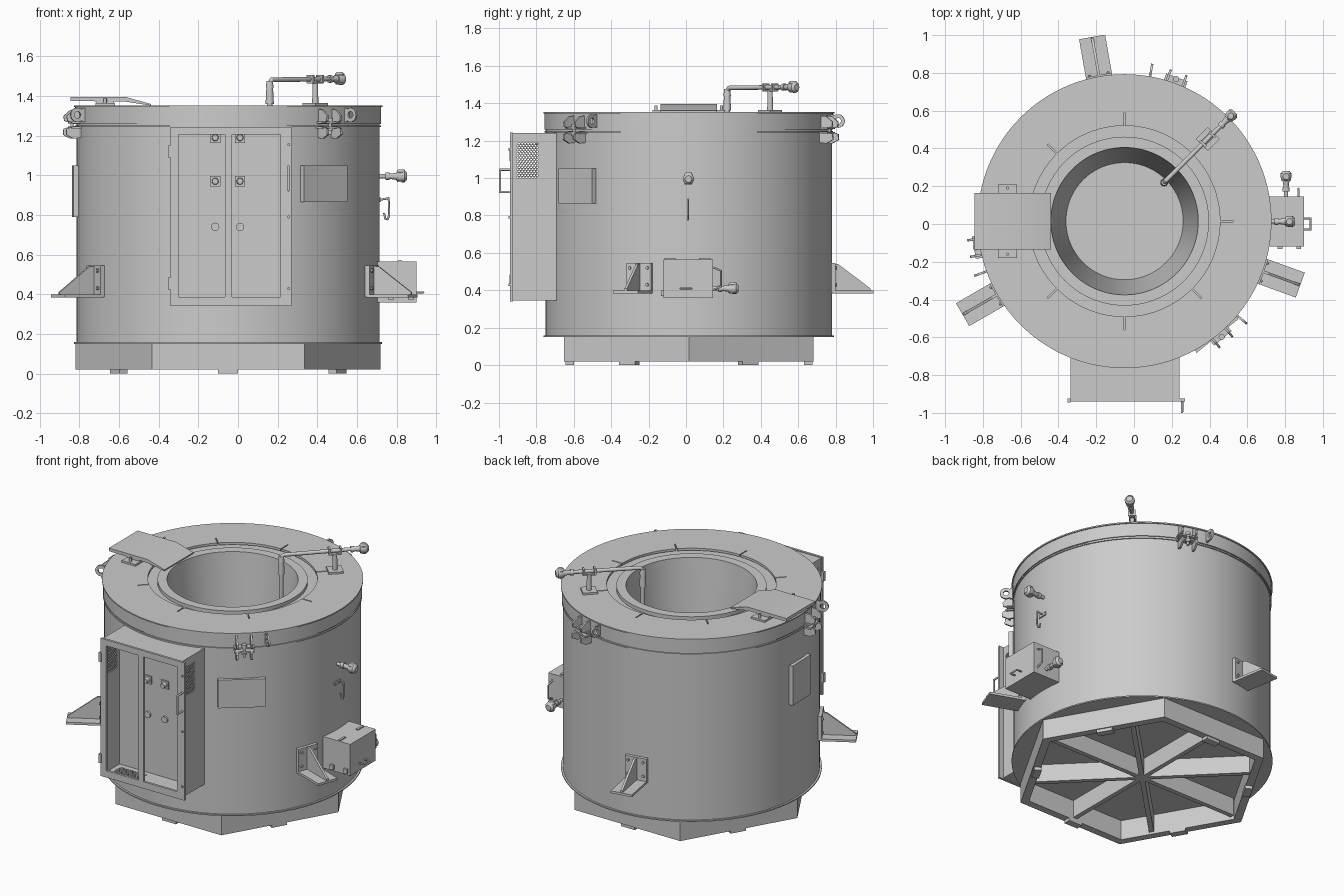
import bpy, bmesh
from math import radians, sin, cos, pi
from mathutils import Matrix, Vector

if "Cube" in bpy.data.objects:
    bpy.data.objects.remove(bpy.data.objects["Cube"])

I = Matrix()
CEN = Matrix.Translation((-0.05, 0.015, 0))          # furnace axis


def polar(deg):                                       # local x = outwards, y = tangent
    return CEN @ Matrix.Rotation(radians(deg), 4, 'Z')


def smooth(me):
    me.shade_smooth()
    me.set_sharp_from_angle(angle=radians(30))


def finish(name, bm, M=I):
    bmesh.ops.recalc_face_normals(bm, faces=bm.faces)
    bm.transform(M)
    me = bpy.data.meshes.new(name)
    bm.to_mesh(me)
    bm.free()
    smooth(me)
    ob = bpy.data.objects.new(name, me)
    bpy.context.collection.objects.link(ob)
    return ob


def boxes(name, spans, M=I):                          # spans: (x0,x1,y0,y1,z0,z1)
    bm = bmesh.new()
    for a, b, c, d, e, f in spans:
        m = Matrix.Translation(((a+b)/2, (c+d)/2, (e+f)/2)) @ Matrix.Diagonal((b-a, d-c, f-e, 1))
        bmesh.ops.create_cube(bm, size=1, matrix=m)
    return finish(name, bm, M)


def prism(name, profile, spans, M=I):                 # xz profile extruded along y
    bm = bmesh.new()
    for y0, y1 in spans:
        f = bm.faces.new([bm.verts.new((x, y0, z)) for x, z in profile])
        g = bmesh.ops.extrude_face_region(bm, geom=[f])['geom']
        bmesh.ops.translate(bm, vec=(0, y1-y0, 0), verts=[v for v in g if isinstance(v, bmesh.types.BMVert)])
        if f not in bm.faces:
            continue
    # close the starting cap if the extrusion left it open
    bmesh.ops.holes_fill(bm, edges=[e for e in bm.edges if e.is_boundary])
    return finish(name, bm, M)


def lathe(name, profile, M=CEN, segs=128, closed=False):
    bm = bmesh.new()
    rings = [[bm.verts.new((r*cos(2*pi*i/segs), r*sin(2*pi*i/segs), z)) for i in range(segs)]
             if r > 0 else [bm.verts.new((0, 0, z))]*segs for r, z in profile]
    pairs = list(zip(rings, rings[1:])) + ([(rings[-1], rings[0])] if closed else [])
    for a, b in pairs:
        for i in range(segs):
            j = (i+1) % segs
            bm.faces.new(list(dict.fromkeys((a[i], a[j], b[j], b[i]))))
    return finish(name, bm, M)


def chain(name, pts, M=I, joints=False, segs=16):     # pts: (x,y,z,radius)
    bm = bmesh.new()
    for p, q in zip(pts, pts[1:]):
        a, b = Vector(p[:3]), Vector(q[:3])
        if (b-a).length < 1e-6:
            continue
        m = Matrix.Translation((a+b)/2) @ (b-a).to_track_quat('Z', 'Y').to_matrix().to_4x4()
        bmesh.ops.create_cone(bm, cap_ends=True, segments=segs, radius1=p[3], radius2=q[3],
                              depth=(b-a).length, matrix=m)
    for p in pts[1:-1] if joints else []:
        bmesh.ops.create_uvsphere(bm, u_segments=12, v_segments=8, radius=p[3],
                                  matrix=Matrix.Translation(p[:3]))
    return finish(name, bm, M)


def cut(ob, cutter):
    m = ob.modifiers.new('cut', 'BOOLEAN')
    m.operation, m.solver, m.object = 'DIFFERENCE', 'EXACT', cutter
    bpy.context.view_layer.objects.active = ob
    bpy.ops.object.modifier_apply(modifier=m.name)
    smooth(ob.data)


def sensor_head(name, M):                             # connector head along local x
    chain(name, [(0, 0, 0, .011), (.03, 0, 0, .011), (.03, 0, 0, .019), (.05, 0, 0, .019),
                 (.05, 0, 0, .013), (.085, 0, 0, .018), (.085, 0, 0, .024), (.11, 0, 0, .03),
                 (.125, 0, 0, .03), (.138, 0, 0, .018)], M)
    chain(name + '_cap', [(.108, 0, -.028, .02), (.108, 0, .022, .024), (.108, 0, .034, .016)], M)


# furnace body, lid and crucible
lathe('furnace_body', [(0, .15), (.777, .15), (.777, .158), (.765, .158), (.765, 1.243),
                       (.772, 1.243), (.772, 1.252), (.765, 1.252), (.765, 1.30)])
lid = lathe('lid_ring', [(.505, 1.337), (.505, 1.352), (.778, 1.352), (.778, 1.344), (.771, 1.344),
                         (.771, 1.259), (.755, 1.259), (.755, 1.337)], closed=True)
bm = bmesh.new()
for k in range(8):
    R = Matrix.Rotation(k*pi/4, 4, 'Z')
    bmesh.ops.create_cube(bm, size=1, matrix=R @ Matrix.Translation((.535, 0, 1.345)) @ Matrix.Diagonal((.08, .007, .1, 1)))
slots = finish('slot_cutter', bm, CEN)
cut(lid, slots)
bpy.data.objects.remove(slots)
lathe('opening_ledge', [(.44, 1.322), (.62, 1.322), (.62, 1.30)])
lathe('crucible', [(0, .47), (.31, .47), (.39, 1.345), (.447, 1.345), (.447, 1.0), (.36, .44), (0, .44)])

# hexagonal base frame with spokes and feet
lathe('base_frame', [(.77, .02), (.77, .152), (.715, .152), (.715, .02)], segs=6, closed=True)
for k in range(8):
    boxes('base_spoke', [(0, .70 if k % 4 == 0 else .645, -.015, .015, .035, .151)], polar(45*k))
for k in range(6):
    boxes('base_foot', [(.615, .66, -.05, .05, 0, .03)], polar(30+60*k))

# mounting brackets
for a in (100, 210, -20):
    M = polar(a)
    boxes('bracket_plates', [(.755, .785, -.07, .07, .385, .545), (.77, .99, -.07, .07, .383, .398)], M)
    prism('bracket_gusset', [(.78, .395), (.78, .543), (.81, .54), (.985, .41), (.985, .395)], [(-.007, .007)], M)
    for y in (-.05, .05):
        for z in (.43, .52):
            chain('bracket_bolt', [(.78, y, z, .009), (.795, y, z, .009)], M, segs=6)

# lid clamps and lifting lugs
for a in (70, 190, 310):
    M = polar(a)
    sides = [(-.05, -.038), (.038, .05)]
    prism('clamp_lower', [(.755, 1.19), (.80, 1.185), (.838, 1.205), (.835, 1.235), (.79, 1.25), (.755, 1.25)], sides, M)
    prism('clamp_upper', [(.76, 1.26), (.79, 1.26), (.832, 1.275), (.835, 1.30), (.80, 1.33), (.76, 1.335)], sides, M)
    boxes('clamp_pads', [(.755, .81, -.06, .06, 1.236, 1.246), (.76, .81, -.06, .06, 1.262, 1.272)], M)
    chain('clamp_bolt', [(.80, 0, 1.205, .008), (.80, 0, 1.225, .008), (.80, 0, 1.225, .016), (.80, 0, 1.237, .016),
                         (.80, 0, 1.237, .008), (.80, 0, 1.272, .008), (.80, 0, 1.272, .016), (.80, 0, 1.29, .016)], M)
    L = polar(a+10)
    lathe('lifting_lug', [(.017, -.006), (.036, -.006), (.036, .006), (.017, .006)],
          L @ Matrix.Translation((.81, 0, 1.305)) @ Matrix.Rotation(pi/2, 4, 'X'), 24, True)
    boxes('lug_root', [(.765, .787, -.006, .006, 1.27, 1.34)], L)

# control cabinet: front frame, shell, back panel
boxes('cabinet_frame', [(-.34, -.30, -.94, -.925, .34, 1.245), (-.065, -.03, -.94, -.925, .38, 1.21),
                        (.215, .27, -.94, -.925, .34, 1.245), (-.30, .215, -.94, -.925, 1.205, 1.245),
                        (-.30, .215, -.94, -.925, .34, .385)])
left = boxes('cabinet_left_wall', [(-.335, -.323, -.925, -.69, .345, 1.24)])
right = boxes('cabinet_right_wall', [(.228, .24, -.925, -.69, .345, 1.24)])
floor = boxes('cabinet_floor', [(-.323, .228, -.925, -.69, .345, .357)])
boxes('cabinet_roof', [(-.323, .228, -.925, -.69, 1.228, 1.24)])
boxes('cabinet_back_panel', [(-.323, .228, -.768, -.755, .357, 1.228)])


def perforate(obs, rows, cols, place):                # staggered ventilation holes
    bm = bmesh.new()
    for i in range(rows):
        for j in range(cols):
            bmesh.ops.create_cone(bm, cap_ends=True, segments=6, radius1=.0055, radius2=.0055,
                                  depth=1, matrix=place(i, j + .5*(i % 2)))
    c = finish('vent_cutter', bm)
    for o in obs:
        cut(o, c)
    bpy.data.objects.remove(c)


perforate([left, right], 18, 7, lambda i, j: Matrix.Translation((-.05, -.90+j*.016, 1.005+i*.0105))
          @ Matrix.Rotation(pi/2, 4, 'Y'))
perforate([floor], 10, 12, lambda i, j: Matrix.Translation((-.29+j*.016, -.90+i*.0105, .35)))

# cabinet fittings
for x in (-.115, .01):
    for z in (1.19, .97):
        boxes('switch_plate', [(x-.026, x+.026, -.776, -.765, z-.026, z+.026)])
        chain('switch_knob', [(x, -.77, z, .018), (x, -.80, z, .015)])
    chain('indicator', [(x, -.765, .74, .021), (x, -.78, .74, .021)])
chain('cabinet_handle', [(.255, -.935, .925, .006), (.255, -.994, .925, .006), (.255, -.994, 1.045, .006),
                         (.255, -.935, 1.045, .006)], joints=True)
for z in (1.155, .79, .43):
    chain('cabinet_lock', [(.256, -.935, z, .007), (.256, -.948, z, .007)])
for z in (1.12, .455):
    boxes('cabinet_hinge', [(-.353, -.335, -.945, -.925, z-.03, z+.03)])

# flat access plates on the body
boxes('side_plate', [(.755, .782, -.142, .142, .865, 1.05)], polar(-51))
boxes('left_plate', [(.755, .785, -.10, .10, .79, 1.05)], polar(182))

# terminal box on the right with handles, hinges and cable connector
boxes('terminal_box', [(.68, .90, -.12, .145, .358, .565)])
boxes('terminal_box_trim', [(.81, .825, .07, .13, .56, .572), (.81, .825, -.115, -.055, .56, .572),
                            (.86, .885, -.133, -.12, .37, .40), (.76, .785, -.133, -.12, .37, .40)])
chain('box_front_handle', [(.89, -.03, .41, .005), (.935, -.03, .41, .005), (.935, .03, .41, .005),
                           (.89, .03, .41, .005)], joints=True)
chain('box_side_handle', [(.87, .14, .40, .005), (.87, .187, .42, .005), (.87, .187, .505, .005),
                          (.87, .14, .525, .005)], joints=True)
sensor_head('box_connector', Matrix.Translation((.805, .143, .41)) @ Matrix.Rotation(pi/2, 4, 'Z'))

# side sensor and cable hook
sensor_head('side_sensor', Matrix.Translation((.715, .013, .995)))
boxes('hook_base', [(.705, .722, -.022, .038, .865, .887)])
chain('cable_hook', [(.715, .01, .876, .005), (.76, .01, .885, .005), (.763, .01, .80, .005),
                     (.755, .01, .778, .005), (.742, .01, .782, .005), (.737, .01, .81, .005)], joints=True)

# temperature lance on its stand
S = Matrix.Translation((.16, .22, 0)) @ Matrix.Rotation(pi/4, 4, 'Z')
chain('lance_tube', [(0, 0, .75, .014), (0, 0, 1.36, .014), (0, 0, 1.36, .021), (0, 0, 1.44, .017),
                     (0, 0, 1.44, .02), (0, 0, 1.475, .016)], S)
chain('lance_arm', [(0, 0, 1.465, .012), (.015, 0, 1.482, .012), (.40, 0, 1.486, .012)], S, True)
sensor_head('lance_head', S @ Matrix.Translation((.39, 0, 1.486)))
boxes('stand_base', [(.28, .37, -.045, .045, 1.35, 1.364)], S)
chain('stand_post', [(.325, 0, 1.36, .016), (.325, 0, 1.47, .013)], S)
boxes('stand_clamp', [(.285, .297, -.022, .022, 1.466, 1.505), (.353, .365, -.022, .022, 1.466, 1.505),
                      (.285, .365, -.018, .018, 1.463, 1.472)], S)

# pouring chute cover with side tabs
prism('chute_cover', [(-.845, 1.395), (-.565, 1.395), (-.44, 1.36), (-.44, 1.352), (-.57, 1.372), (-.845, 1.375)],
      [(-.135, .165)])
boxes('chute_supports', [(-.72, -.62, -.18, .21, 1.35, 1.364), (-.715, -.625, -.13, .16, 1.36, 1.38)])
for y in (-.16, .19):
    chain('chute_bolt', [(-.67, y, 1.36, .008), (-.67, y, 1.388, .008)])
